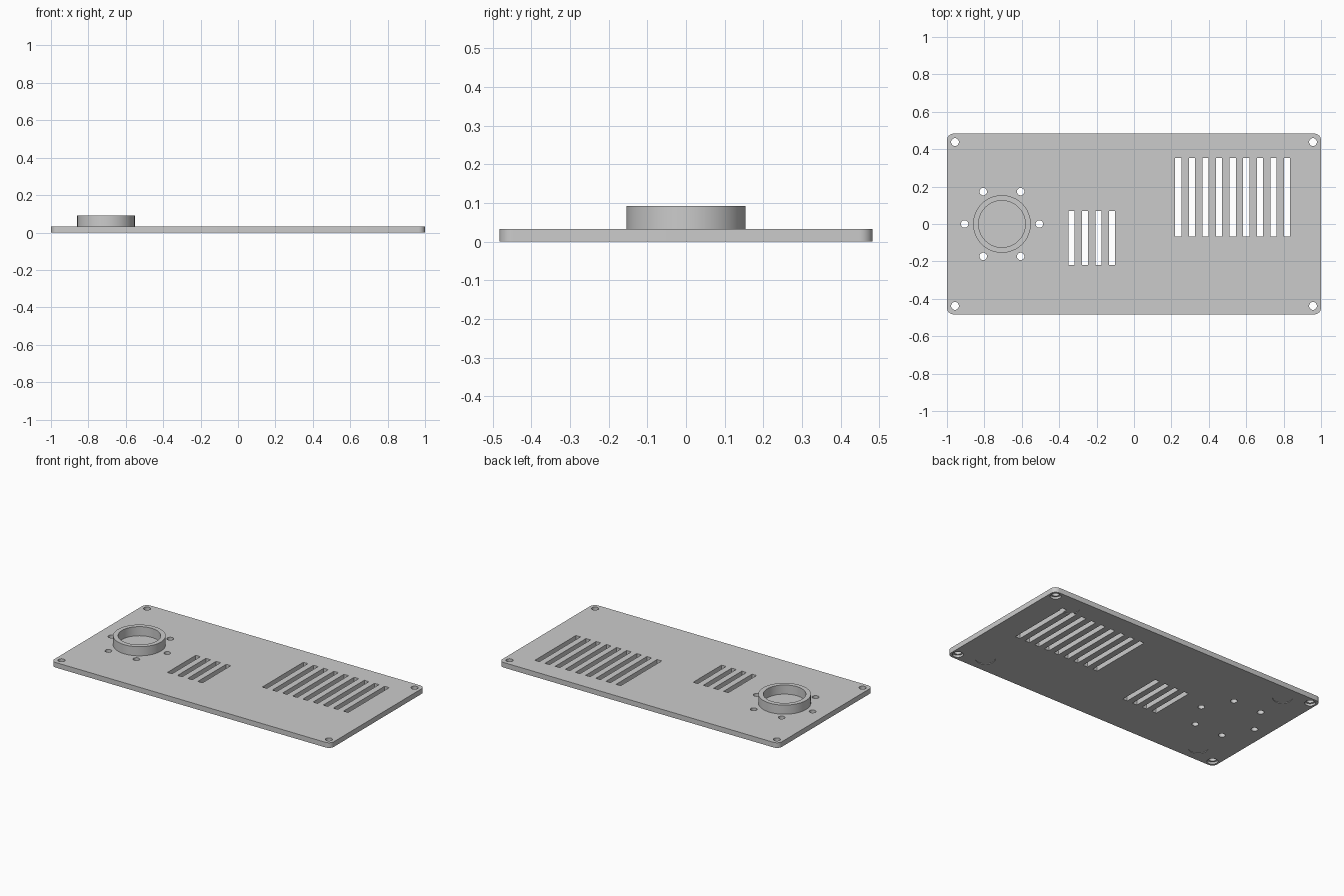
import bpy, bmesh, math

if "Cube" in bpy.data.objects:
    bpy.data.objects.remove(bpy.data.objects["Cube"])

T = 0.033            # plate thickness
TOP = 0.092          # collar top
CX = -0.706          # collar centre

grey = bpy.data.materials.new("plain grey")
grey.diffuse_color = (0.6, 0.6, 0.6, 1)
grey.use_nodes = True
grey.node_tree.nodes["Principled BSDF"].inputs["Base Color"].default_value = grey.diffuse_color


def make_object(name, bm):
    bmesh.ops.recalc_face_normals(bm, faces=bm.faces)
    me = bpy.data.meshes.new(name)
    bm.to_mesh(me)
    bm.free()
    me.materials.append(grey)
    ob = bpy.data.objects.new(name, me)
    bpy.context.collection.objects.link(ob)
    return ob


def prism(bm, outline, z0, z1):
    """Closed solid from a flat outline."""
    low = [bm.verts.new((x, y, z0)) for x, y in outline]
    high = [bm.verts.new((x, y, z1)) for x, y in outline]
    bm.faces.new(low[::-1])
    bm.faces.new(high)
    n = len(outline)
    for i in range(n):
        j = (i + 1) % n
        bm.faces.new((low[i], low[j], high[j], high[i]))


def lathe(bm, cx, cy, profile, n, closed=False):
    """Turn an (r, z) profile; open ends are capped, closed profiles make a ring."""
    rings = [[bm.verts.new((cx + r * math.cos(math.tau * i / n),
                            cy + r * math.sin(math.tau * i / n), z))
              for i in range(n)] for r, z in profile]
    pairs = list(zip(rings, rings[1:]))
    if closed:
        pairs.append((rings[-1], rings[0]))
    else:
        bm.faces.new(rings[0][::-1])
        bm.faces.new(rings[-1])
    for a, b in pairs:
        for i in range(n):
            j = (i + 1) % n
            bm.faces.new((a[i], a[j], b[j], b[i]))


def cut(target, bm):
    """Subtract a set of separate, non-touching solids."""
    cutter = make_object("hole_cutter", bm)
    cutter.hide_render = True
    mod = target.modifiers.new("holes", 'BOOLEAN')
    mod.operation = 'DIFFERENCE'
    mod.solver = 'EXACT'
    mod.object = cutter
    bpy.context.view_layer.objects.active = target
    bpy.ops.object.modifier_apply(modifier=mod.name)
    bpy.data.objects.remove(cutter, do_unlink=True)


def smooth(ob):
    bpy.ops.object.select_all(action='DESELECT')
    ob.select_set(True)
    bpy.context.view_layer.objects.active = ob
    bpy.ops.object.shade_smooth_by_angle(angle=math.radians(30))


# Plate with rounded corners
W, D, R = 1.0, 0.483, 0.035
outline = []
for sx, sy, start in ((1, 1, 0), (-1, 1, 90), (-1, -1, 180), (1, -1, 270)):
    for k in range(9):
        a = math.radians(start + k * 90 / 8)
        outline.append((sx * (W - R) + R * math.cos(a),
                        sy * (D - R) + R * math.sin(a)))
bm = bmesh.new()
prism(bm, outline, 0, T)
plate = make_object("plate", bm)

corners = [(sx, sy) for sx in (-1, 1) for sy in (-1, 1)]

# Shallow round foot recesses underneath
bm = bmesh.new()
for sx, sy in corners:
    lathe(bm, sx * 0.80, sy * 0.378, [(0.057, -0.05), (0.057, 0.004)], 40)
cut(plate, bm)

# Vent slots
bm = bmesh.new()
for x0, count, y0, y1 in ((0.237, 9, -0.067, 0.353), (-0.335, 4, -0.22, 0.07)):
    for i in range(count):
        x, h = x0 + i * 0.0727, 0.0165
        prism(bm, [(x - h, y0), (x + h, y0), (x + h, y1), (x - h, y1)], -0.05, 0.08)
cut(plate, bm)

# Screw holes around the collar, and corner holes with a wider pocket underneath
bm = bmesh.new()
for i in range(6):
    a = math.radians(60 * i)
    lathe(bm, CX + 0.2 * math.cos(a), 0.2 * math.sin(a),
          [(0.02, -0.05), (0.02, 0.08)], 24)
for sx, sy in corners:
    lathe(bm, sx * 0.957, sy * 0.438,
          [(0.032, -0.05), (0.032, 0.014), (0.021, 0.014), (0.021, 0.08)], 24)
cut(plate, bm)
smooth(plate)

# Raised round collar
bm = bmesh.new()
lathe(bm, CX, 0, [(0.154, T), (0.154, TOP), (0.125, TOP), (0.125, T)], 64, closed=True)
smooth(make_object("collar", bm))
